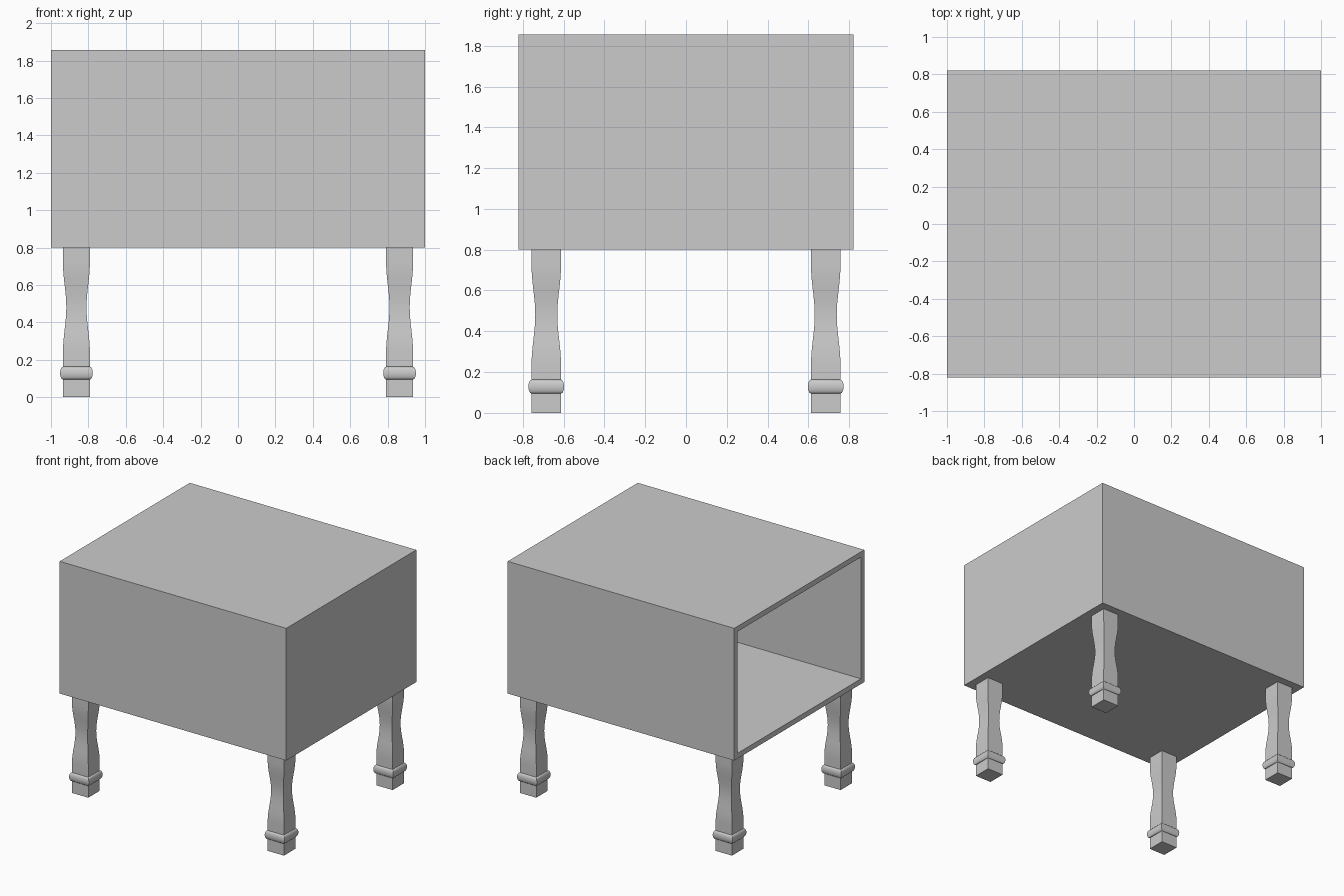
import bpy, bmesh, math

if "Cube" in bpy.data.objects:
    bpy.data.objects.remove(bpy.data.objects["Cube"])


def finish(bm, name):
    bmesh.ops.recalc_face_normals(bm, faces=bm.faces)
    me = bpy.data.meshes.new(name)
    bm.to_mesh(me)
    bm.free()
    ob = bpy.data.objects.new(name, me)
    bpy.context.collection.objects.link(ob)
    return ob


def square_loft(name, profile, cx, cy):
    """Stack square rings (half width, z) into a closed post."""
    bm = bmesh.new()
    rings = [[bm.verts.new((cx + sx * h, cy + sy * h, z))
              for sx, sy in ((-1, -1), (1, -1), (1, 1), (-1, 1))]
             for h, z in profile]
    for a, b in zip(rings, rings[1:]):
        for i in range(4):
            j = (i + 1) % 4
            bm.faces.new((a[i], a[j], b[j], b[i]))
    bm.faces.new(rings[0][::-1])
    bm.faces.new(rings[-1])
    ob = finish(bm, name)
    bpy.ops.object.select_all(action='DESELECT')
    ob.select_set(True)
    bpy.context.view_layer.objects.active = ob
    bpy.ops.object.shade_smooth_by_angle(angle=math.radians(35))
    return ob


# Cabinet: hollow box, open on the left side
bm = bmesh.new()
bmesh.ops.create_cube(bm, size=1)
for v in bm.verts:
    v.co = (v.co.x * 2, v.co.y * 1.64, 1.3275 + v.co.z * 1.055)
left = [f for f in bm.faces if f.calc_center_median().x < -0.9]
bmesh.ops.recalc_face_normals(bm, faces=bm.faces)
bmesh.ops.delete(bm, geom=left, context='FACES_ONLY')
me = bpy.data.meshes.new("cabinet")
bm.to_mesh(me)
bm.free()
cabinet = bpy.data.objects.new("cabinet", me)
bpy.context.collection.objects.link(cabinet)
wall = cabinet.modifiers.new("wall", 'SOLIDIFY')
wall.thickness = 0.042
wall.offset = -1
wall.use_even_offset = True

# Leg profile: square foot, rounded collar, waisted shaft, square top
H = 0.072
profile = [(H, 0.0)]
for i in range(11):
    t = math.pi * i / 10
    profile.append((H + 0.0155 * math.sin(t), 0.129 - 0.034 * math.cos(t)))
for i in range(17):
    t = i / 16
    profile.append((H - 0.018 * (1 - math.cos(2 * math.pi * t)) / 2, 0.24 + 0.48 * t))
profile.append((H, 0.80))

# Four legs
for sx, side in ((-1, "left"), (1, "right")):
    for sy, end in ((-1, "front"), (1, "back")):
        square_loft(f"{end}_{side}_leg", profile, sx * 0.864, sy * 0.685)
